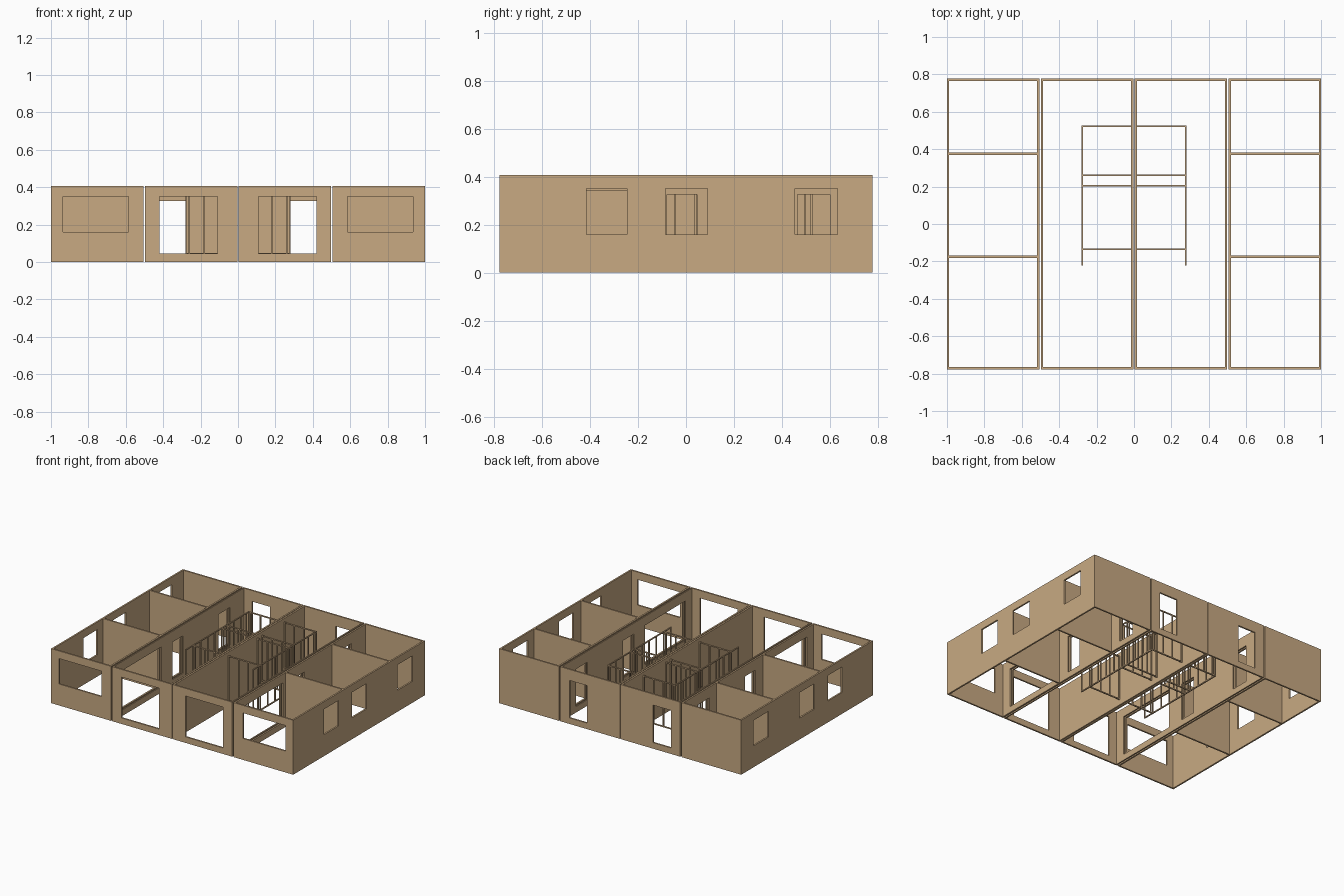
import bpy, bmesh
from mathutils import Matrix, Vector

if "Cube" in bpy.data.objects:
    bpy.data.objects.remove(bpy.data.objects["Cube"])

# One timber colour for everything
tan = bpy.data.materials.new("timber_tan")
tan.diffuse_color = (0.58, 0.40, 0.225, 1)
tan.use_nodes = True
tan.node_tree.nodes["Principled BSDF"].inputs["Base Color"].default_value = tan.diffuse_color

H = 0.407          # wall height
T = 0.012          # wall thickness
Y0, Y1 = -0.777, 0.777
SILL = 0.045       # door sill height


def finish(name, bm, thickness=None):
    """Make an object from the right half and mirror it across x = 0."""
    bmesh.ops.recalc_face_normals(bm, faces=bm.faces)
    mesh = bpy.data.meshes.new(name)
    bm.to_mesh(mesh)
    bm.free()
    mesh.materials.append(tan)
    ob = bpy.data.objects.new(name, mesh)
    bpy.context.collection.objects.link(ob)
    if thickness:
        s = ob.modifiers.new("thickness", 'SOLIDIFY')
        s.thickness = thickness
        s.offset = 0
    m = ob.modifiers.new("mirror", 'MIRROR')
    m.use_mirror_merge = False
    return ob


def wall(name, along, pos, a0, a1, holes=(), t=T):
    """Wall panel centred on pos, running along x or y; holes = (a0, a1, z0, z1)."""
    us = sorted({a0, a1, *[v for h in holes for v in h[:2]]})
    zs = sorted({0.0, H, *[v for h in holes for v in h[2:]]})
    bm = bmesh.new()

    def vert(u, z):
        return bm.verts.new((u, pos, z) if along == 'x' else (pos, u, z))

    grid = [[vert(u, z) for z in zs] for u in us]
    for i in range(len(us) - 1):
        for j in range(len(zs) - 1):
            u, z = (us[i] + us[i + 1]) / 2, (zs[j] + zs[j + 1]) / 2
            if any(h[0] < u < h[1] and h[2] < z < h[3] for h in holes):
                continue
            bm.faces.new((grid[i][j], grid[i + 1][j],
                          grid[i + 1][j + 1], grid[i][j + 1]))
    loose = [v for v in bm.verts if not v.link_faces]
    bmesh.ops.delete(bm, geom=loose, context='VERTS')
    return finish(name, bm, t)


def stud_frame(name, along, pos, a0, a1, studs):
    """Open stud frame: bottom plate, top plate and uprights."""
    w, z0, z1 = 0.008, 0.04, 0.382
    bm = bmesh.new()

    def bar(u0, u1, za, zb):
        c = Vector(((u0 + u1) / 2, pos, (za + zb) / 2))
        s = Vector((u1 - u0, w, zb - za))
        if along == 'y':
            c.x, c.y = c.y, c.x
            s.x, s.y = s.y, s.x
        bmesh.ops.create_cube(bm, size=1,
                              matrix=Matrix.Translation(c) @ Matrix.Diagonal((*s, 1)))

    bar(a0, a1, z0, z0 + w)
    bar(a0, a1, z1 - w, z1)
    for u in studs:
        bar(u - w / 2, u + w / 2, z0 + w, z1 - w)
    return finish(name, bm)


# Openings shared by the two neighbouring partition walls
doors = [(-0.69, -0.21, SILL, 0.34), (-0.08, 0.045, SILL, 0.325),
         (0.465, 0.60, SILL, 0.325)]
side_windows = [(-0.415, -0.245, 0.16, 0.35), (-0.085, 0.09, 0.16, 0.35),
                (0.455, 0.63, 0.16, 0.35)]

# Outer module
A0, A1 = 0.506, 1.0
wall("outer_side_wall", 'y', A1 - T / 2, Y0, Y1, side_windows)
wall("outer_module_partition", 'y', A0 + T / 2, Y0, Y1, doors)
wall("outer_front_wall", 'x', Y0 + T / 2, A0 + T, A1 - T, [(0.585, 0.935, 0.16, 0.35)])
wall("outer_back_wall", 'x', Y1 - T / 2, A0 + T, A1 - T)
for label, y in (("front", -0.175), ("back", 0.375)):
    wall(label + "_room_divider", 'x', y, A0 + T, A1 - T)

# Inner module
B0, B1, TB = 0.003, 0.496, 0.009
wall("inner_module_partition", 'y', B1 - TB / 2, Y0, Y1, doors, TB)
wall("centre_party_wall", 'y', B0 + T / 2, Y0, Y1)
wall("inner_front_wall", 'x', Y0 + T / 2, B0 + T, B1 - TB, [(0.11, 0.42, SILL, 0.35)])
wall("inner_back_wall", 'x', Y1 - T / 2, B0 + T, B1 - TB, [(0.272, 0.42, SILL, 0.325)])

# Stud framing of the central core
stud_frame("core_long_frame", 'y', 0.278, -0.222, 0.527,
           [-0.218, -0.135, -0.045, 0.04, 0.12, 0.205, 0.26, 0.345, 0.43, 0.495, 0.523])
for i, y in enumerate((-0.135, 0.205, 0.26, 0.523)):
    stud_frame("core_cross_frame_%d" % (i + 1), 'x', y, B0 + T, 0.274,
               [B0 + T + 0.004, 0.1, 0.18, 0.26])
